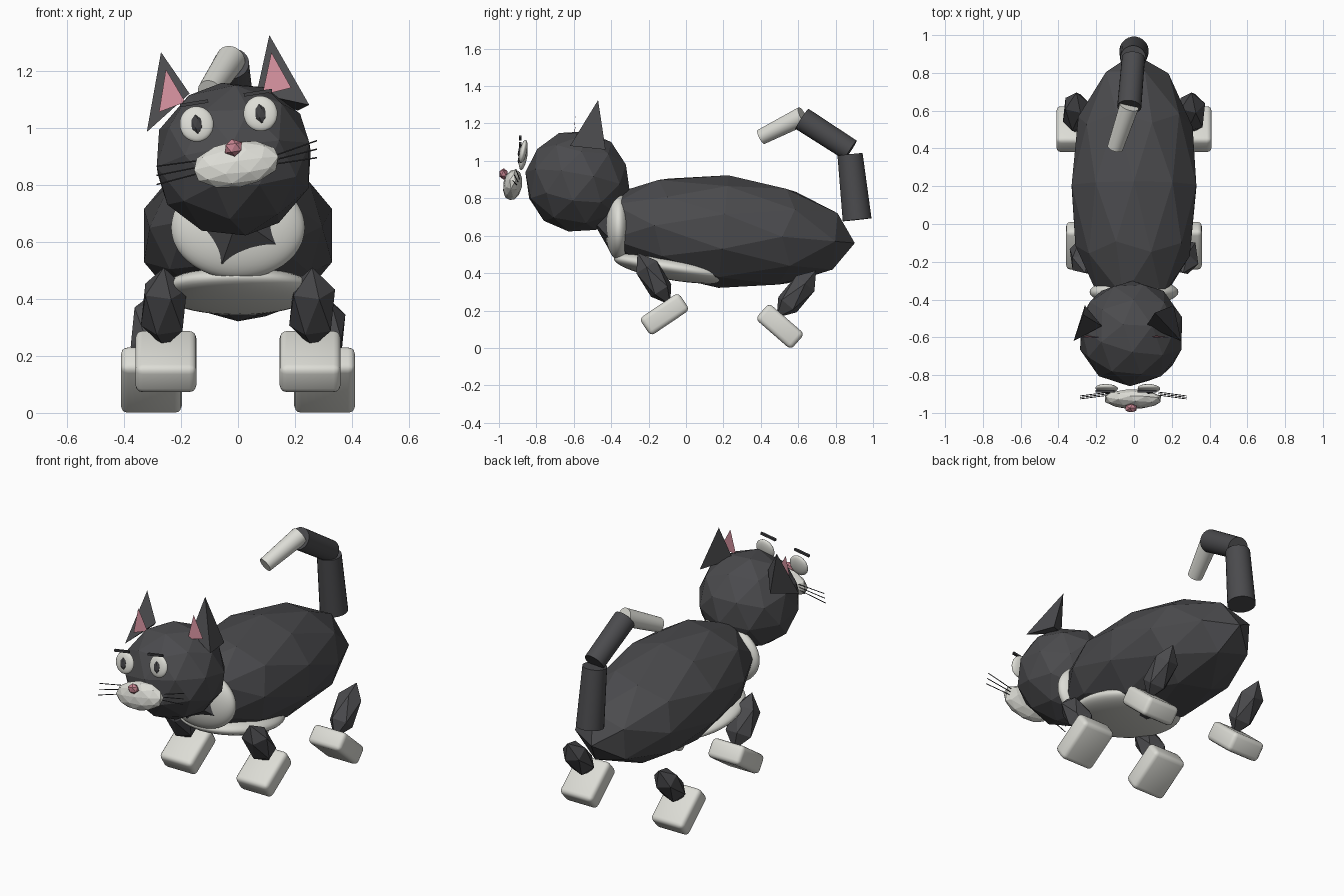
import bpy, bmesh, math
from mathutils import Vector, Matrix

if "Cube" in bpy.data.objects:
    bpy.data.objects.remove(bpy.data.objects["Cube"])


def material(name, rgb):
    m = bpy.data.materials.new(name)
    m.diffuse_color = (*rgb, 1)
    m.use_nodes = True
    m.node_tree.nodes["Principled BSDF"].inputs["Base Color"].default_value = m.diffuse_color
    return m


DARK = material("charcoal fur", (0.07, 0.07, 0.075))
WHITE = material("cream fur", (0.72, 0.72, 0.67))
PINK = material("inner ear pink", (0.68, 0.29, 0.35))
NOSE = material("nose pink", (0.56, 0.23, 0.28))
BLACK = material("pupil grey", (0.05, 0.05, 0.055))


def finish(name, bm, mat, smooth=None):
    bmesh.ops.recalc_face_normals(bm, faces=bm.faces[:])
    me = bpy.data.meshes.new(name)
    bm.to_mesh(me)
    bm.free()
    me.materials.append(mat)
    ob = bpy.data.objects.new(name, me)
    bpy.context.collection.objects.link(ob)
    if smooth:
        bpy.ops.object.select_all(action='DESELECT')
        ob.select_set(True)
        bpy.context.view_layer.objects.active = ob
        bpy.ops.object.shade_smooth_by_angle(angle=math.radians(smooth))
    return ob


def place(loc, tilt=0, roll=0):
    """Tilt about x, then roll about y, then move."""
    return (Matrix.Translation(loc) @ Matrix.Rotation(math.radians(roll), 4, 'Y')
            @ Matrix.Rotation(math.radians(tilt), 4, 'X'))


def ball(name, loc, radii, mat, sub=2, tilt=0, roll=0, smooth=None):
    bm = bmesh.new()
    bmesh.ops.create_icosphere(bm, subdivisions=sub, radius=1)
    bm.transform(place(loc, tilt, roll) @ Matrix.Diagonal((*radii, 1)))
    return finish(name, bm, mat, smooth)


def box(name, loc, half, mat, tilt=0, roll=0, bevel=0):
    bm = bmesh.new()
    bmesh.ops.create_cube(bm, size=2)
    bm.transform(Matrix.Diagonal((*half, 1)))
    if bevel:
        bmesh.ops.bevel(bm, geom=bm.edges[:], offset=bevel, segments=3,
                        profile=0.5, affect='EDGES')
    bm.transform(place(loc, tilt, roll))
    return finish(name, bm, mat, 40 if bevel else None)


def rod(name, a, b, r1, r2, mat, sides=24):
    a, b = Vector(a), Vector(b)
    bm = bmesh.new()
    bmesh.ops.create_cone(bm, cap_ends=True, segments=sides, radius1=r1,
                          radius2=r2, depth=(b - a).length)
    q = (b - a).to_track_quat('Z', 'Y').to_matrix().to_4x4()
    bm.transform(Matrix.Translation((a + b) / 2) @ q)
    return finish(name, bm, mat, 40)


def solid(name, points, faces, mat):
    bm = bmesh.new()
    vs = [bm.verts.new(p) for p in points]
    for f in faces:
        bm.faces.new([vs[i] for i in f])
    return finish(name, bm, mat)


# Torso, belly patch and chest ruff
ball("body", (0, 0.2, 0.622), (0.347, 0.302, 0.705), DARK, tilt=-95)
ball("belly_patch", (0, -0.06, 0.428), (0.275, 0.33, 0.068), WHITE, sub=4,
     tilt=-9, smooth=60)
ball("chest_ruff", (0, -0.36, 0.65), (0.235, 0.073, 0.18), WHITE, sub=4,
     smooth=60)

# Head
ROLL = -9
ball("head", (-0.015, -0.58, 0.89), (0.285, 0.283, 0.275), DARK, tilt=-10, roll=ROLL)

# Ears: three-sided spikes with a flat pink panel floating in front
TETRA = [(0, 1, 2), (0, 1, 3), (1, 2, 3), (2, 0, 3)]
solid("left_ear", [(-0.32, -0.62, 0.985), (-0.26, -0.43, 1.04),
                   (-0.17, -0.54, 1.12), (-0.27, -0.48, 1.265)], TETRA, DARK)
solid("right_ear", [(0.25, -0.62, 1.08), (0.21, -0.43, 1.06),
                    (0.065, -0.54, 1.12), (0.11, -0.47, 1.325)], TETRA, DARK)
solid("left_inner_ear", [(-0.277, -0.60, 1.055), (-0.185, -0.60, 1.09),
                         (-0.253, -0.59, 1.205)], [(0, 1, 2)], PINK)
solid("right_inner_ear", [(0.085, -0.60, 1.115), (0.187, -0.60, 1.14),
                          (0.117, -0.59, 1.265)], [(0, 1, 2)], PINK)

# Eyes, pupils, brows
for side, x, z in (("left", -0.145, 1.013), ("right", 0.079, 1.05)):
    ball(side + "_eye", (x, -0.87, z), (0.06, 0.019, 0.064), WHITE, sub=3,
         tilt=-12, roll=ROLL, smooth=60)
    ball(side + "_pupil", (x, -0.886, z), (0.022, 0.013, 0.036), BLACK, sub=1,
         tilt=-12, roll=ROLL)
    box(side + "_brow", (x - 0.009, -0.886, z + 0.073), (0.05, 0.007, 0.006),
        BLACK, roll=ROLL)

# Muzzle and nose
ball("muzzle", (-0.006, -0.927, 0.872), (0.157, 0.051, 0.083), WHITE,
     tilt=-12, roll=ROLL)
ball("nose", (-0.016, -0.975, 0.93), (0.036, 0.025, 0.031), NOSE, sub=1,
     roll=ROLL)

# Whiskers
for i in range(3):
    y = -0.90 - 0.008 * i
    rod(f"left_whisker_{i}", (-0.13, y + 0.01, 0.886 - 0.022 * i),
        (-0.285, y - 0.01, 0.865 - 0.032 * i), 0.0025, 0.0025, BLACK, 6)
    rod(f"right_whisker_{i}", (0.13, y + 0.01, 0.903 - 0.015 * i),
        (0.277, y - 0.01, 0.955 - 0.03 * i), 0.0025, 0.0025, BLACK, 6)

# Legs and paws, mirrored left and right
for side, s in (("left", -1), ("right", 1)):
    ball(side + "_front_leg", (s * 0.26, -0.172, 0.37), (0.09, 0.075, 0.165),
         DARK, sub=1, tilt=32)
    box(side + "_front_paw", (s * 0.253, -0.115, 0.18), (0.107, 0.126, 0.056),
        WHITE, tilt=34, bevel=0.025)
    ball(side + "_hind_leg", (s * 0.305, 0.59, 0.288), (0.08, 0.075, 0.165),
         DARK, sub=1, tilt=-40)
    box(side + "_hind_paw", (s * 0.304, 0.502, 0.115), (0.107, 0.126, 0.056),
        WHITE, tilt=-41, bevel=0.025)

# Tail in three segments, pale at the tip
rod("tail_base", (0, 0.915, 0.685), (-0.005, 0.877, 1.035), 0.078, 0.068, DARK)
rod("tail_middle", (-0.003, 0.88, 1.057), (-0.025, 0.62, 1.225), 0.061, 0.064, DARK)
rod("tail_tip", (-0.025, 0.625, 1.24), (-0.1, 0.402, 1.128), 0.052, 0.042, WHITE)
